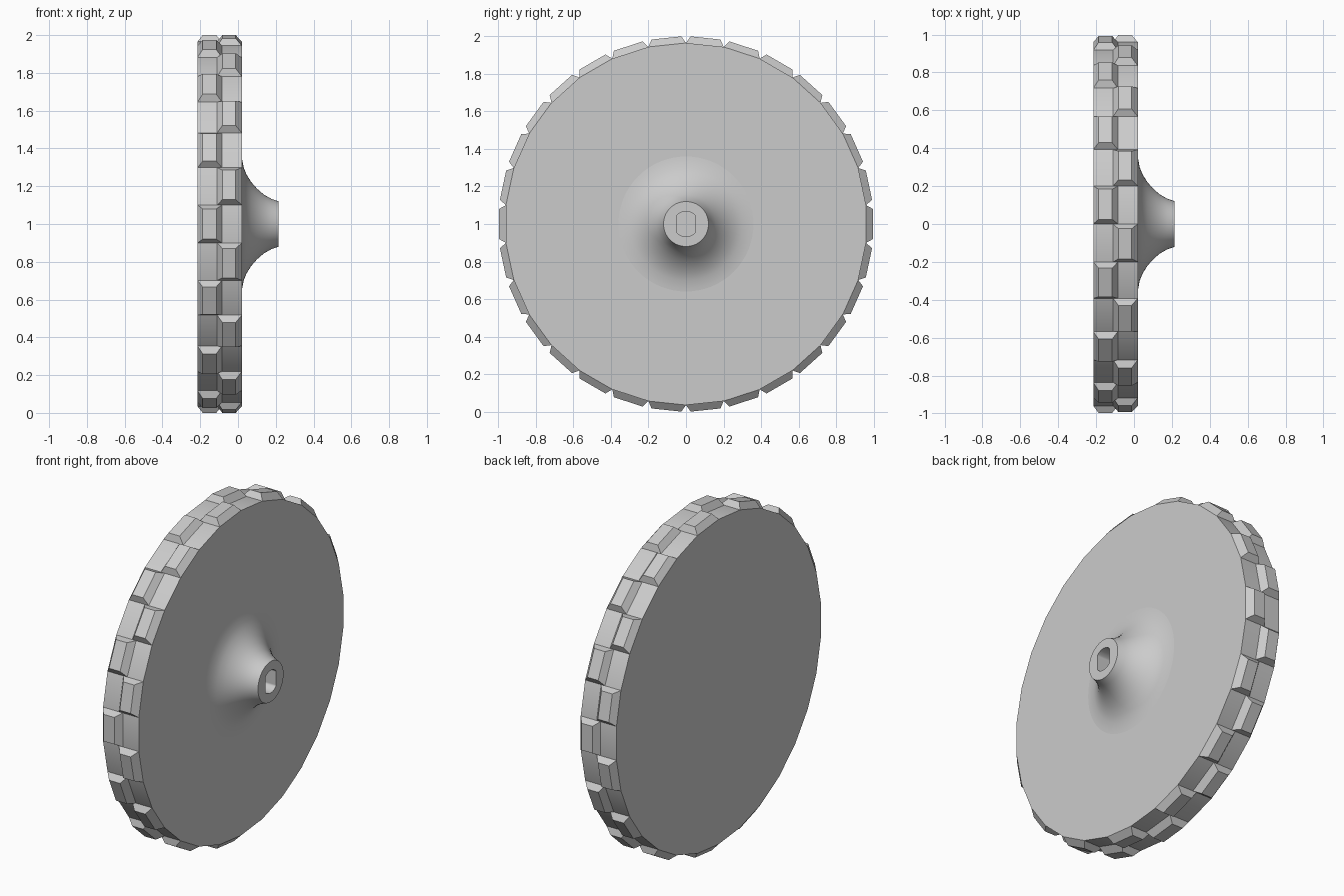
import bpy, bmesh, math
from mathutils import Vector

cube = bpy.data.objects.get("Cube")
if cube:
    bpy.data.objects.remove(cube, do_unlink=True)

grey = bpy.data.materials.new("plain grey")
grey.use_nodes = True
colour = (0.6, 0.6, 0.6, 1)
grey.diffuse_color = colour
grey.node_tree.nodes["Principled BSDF"].inputs["Base Color"].default_value = colour

SECTORS = 30
STEP = 2 * math.pi / SECTORS
X_BACK, X_FACE = -0.215, 0.02
BASE_R, TREAD_R = 0.965, 0.997


def ring(bm, x, radius, count, flat=None, turn=0.0):
    """Ring of vertices around the x axle; flat clamps its width."""
    verts = []
    for i in range(count):
        a = turn + 2 * math.pi * i / count
        y = radius * math.cos(a)
        if flat:
            y = max(-flat, min(flat, y))
        verts.append(bm.verts.new((x, y, 1 + radius * math.sin(a))))
    return verts


def bridge(bm, a, b):
    for i in range(len(a)):
        j = (i + 1) % len(a)
        bm.faces.new((a[i], a[j], b[j], b[i]))


def finish(bm, name, smooth_angle=None):
    bmesh.ops.recalc_face_normals(bm, faces=bm.faces)
    mesh = bpy.data.meshes.new(name)
    bm.to_mesh(mesh)
    bm.free()
    mesh.materials.append(grey)
    ob = bpy.data.objects.new(name, mesh)
    bpy.context.collection.objects.link(ob)
    if smooth_angle:
        bpy.ops.object.select_all(action='DESELECT')
        ob.select_set(True)
        bpy.context.view_layer.objects.active = ob
        bpy.ops.object.shade_smooth_by_angle(angle=math.radians(smooth_angle))
    return ob


# Wheel disc, one side per tread sector
bm = bmesh.new()
back = ring(bm, X_BACK, BASE_R, SECTORS, turn=STEP / 2)
face = ring(bm, X_FACE, BASE_R, SECTORS, turn=STEP / 2)
bridge(bm, back, face)
bm.faces.new(back)
bm.faces.new(face)
finish(bm, "wheel_disc", 30)

# Flared hub with a double-flat axle socket
bm = bmesh.new()
profile = [(0.019, 0.37), (0.0215, 0.345), (0.03, 0.30), (0.045, 0.262),
           (0.07, 0.222), (0.10, 0.188), (0.135, 0.157), (0.175, 0.134),
           (0.215, 0.12)]
rings = [ring(bm, x, r, 64) for x, r in profile]
rings.append(ring(bm, 0.215, 0.067, 64, flat=0.05))
rings.append(ring(bm, 0.04, 0.067, 64, flat=0.05))
for a, b in zip(rings, rings[1:]):
    bridge(bm, a, b)
bm.faces.new(rings[-1])
finish(bm, "axle_hub", 30)


def tread_row(name, first, base_x, top_x):
    """Tapered blocks on every other sector of the rim."""
    bm = bmesh.new()
    half_base = BASE_R * math.sin(STEP / 2)
    base_d = BASE_R * math.cos(STEP / 2)
    for k in range(first, SECTORS, 2):
        a = math.pi - k * STEP          # sector 0 faces the front
        out = Vector((0, math.cos(a), math.sin(a)))
        side = Vector((0, -math.sin(a), math.cos(a)))
        loops = []
        for (x0, x1), d, h in ((base_x, base_d, half_base),
                               (top_x, TREAD_R, 0.08)):
            corners = ((x0, -h), (x1, -h), (x1, h), (x0, h))
            loops.append([bm.verts.new(Vector((x, 0, 1)) + out * d + side * s)
                          for x, s in corners])
        bridge(bm, *loops)
        bm.faces.new(loops[1])
        bm.faces.new(loops[0])
    finish(bm, name)


# Two staggered rows of tread blocks
tread_row("tread_blocks_right", 0, (X_BACK, -0.085), (-0.187, -0.115))
tread_row("tread_blocks_left", 1, (-0.11, X_FACE), (-0.083, -0.012))
